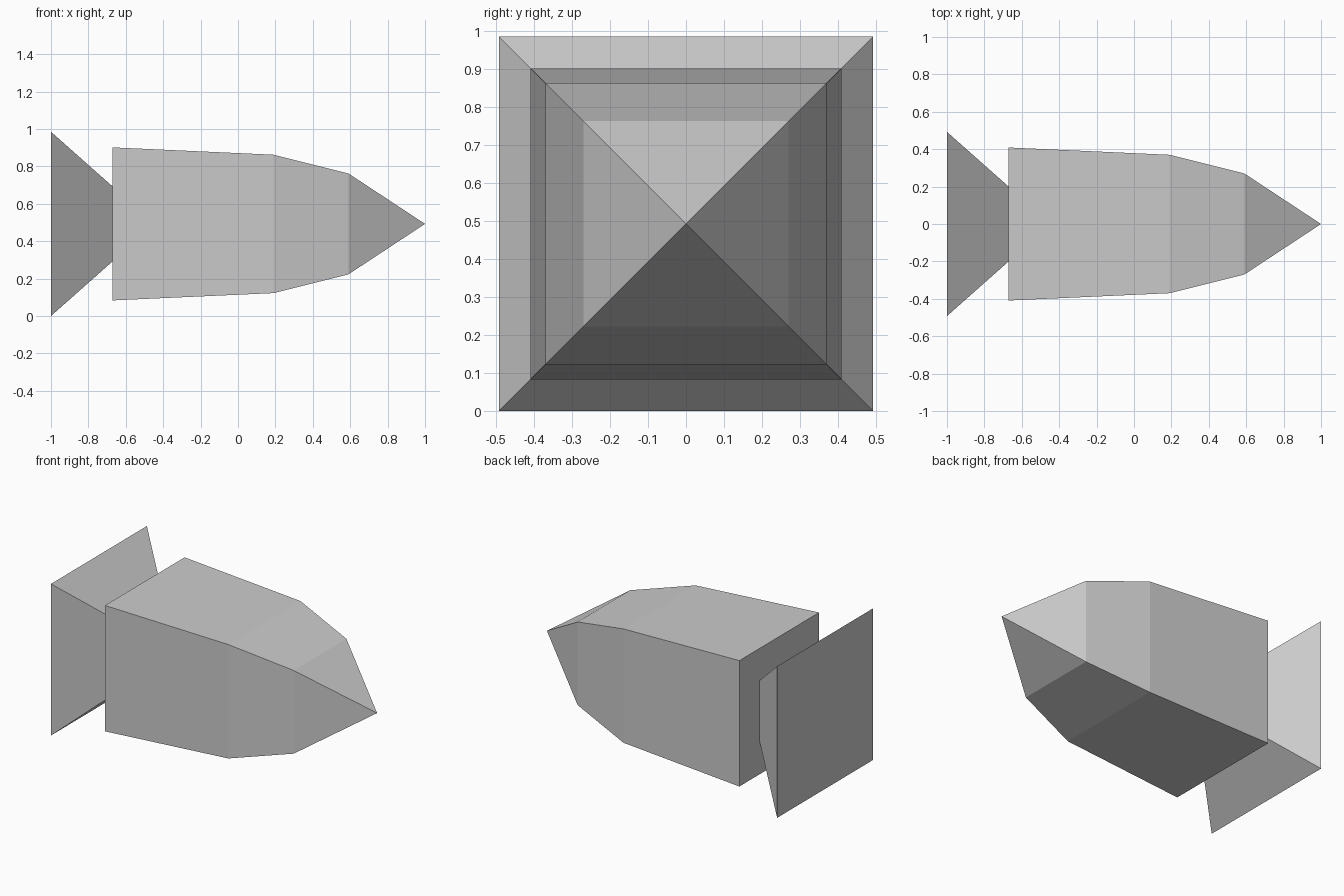
import bpy, bmesh

if "Cube" in bpy.data.objects:
    bpy.data.objects.remove(bpy.data.objects["Cube"])

HALF = 0.4925  # half height of the tail, also the height of the centre axis


def square_loft(name, profile, cap_start=False):
    """Join square sections (x, half width) along x; half width 0 makes a tip."""
    bm = bmesh.new()
    previous = None
    for x, h in profile:
        corners = [(-1, -1), (1, -1), (1, 1), (-1, 1)] if h else [(0, 0)]
        ring = [bm.verts.new((x, a * h, HALF + b * h)) for a, b in corners]
        if previous is None:
            if cap_start:
                bm.faces.new(ring[::-1])
        else:
            for i in range(4):
                j = (i + 1) % 4
                quad = [previous[i], previous[j]]
                quad += [ring[j], ring[i]] if h else [ring[0]]
                bm.faces.new(quad)
        previous = ring
    mesh = bpy.data.meshes.new(name)
    bm.to_mesh(mesh)
    bm.free()
    obj = bpy.data.objects.new(name, mesh)
    bpy.context.collection.objects.link(obj)
    return obj


# Flared tail, closed at the back and open where it meets the body
square_loft("tail_flare", [(-1, HALF), (-0.67, 0.2)], cap_start=True)

# Body: flat rear rim around the tail, gently tapered hull, pointed nose
square_loft("body", [(-0.67, 0.2), (-0.67, 0.409), (0.19, 0.37),
                     (0.59, 0.27), (1, 0)])
